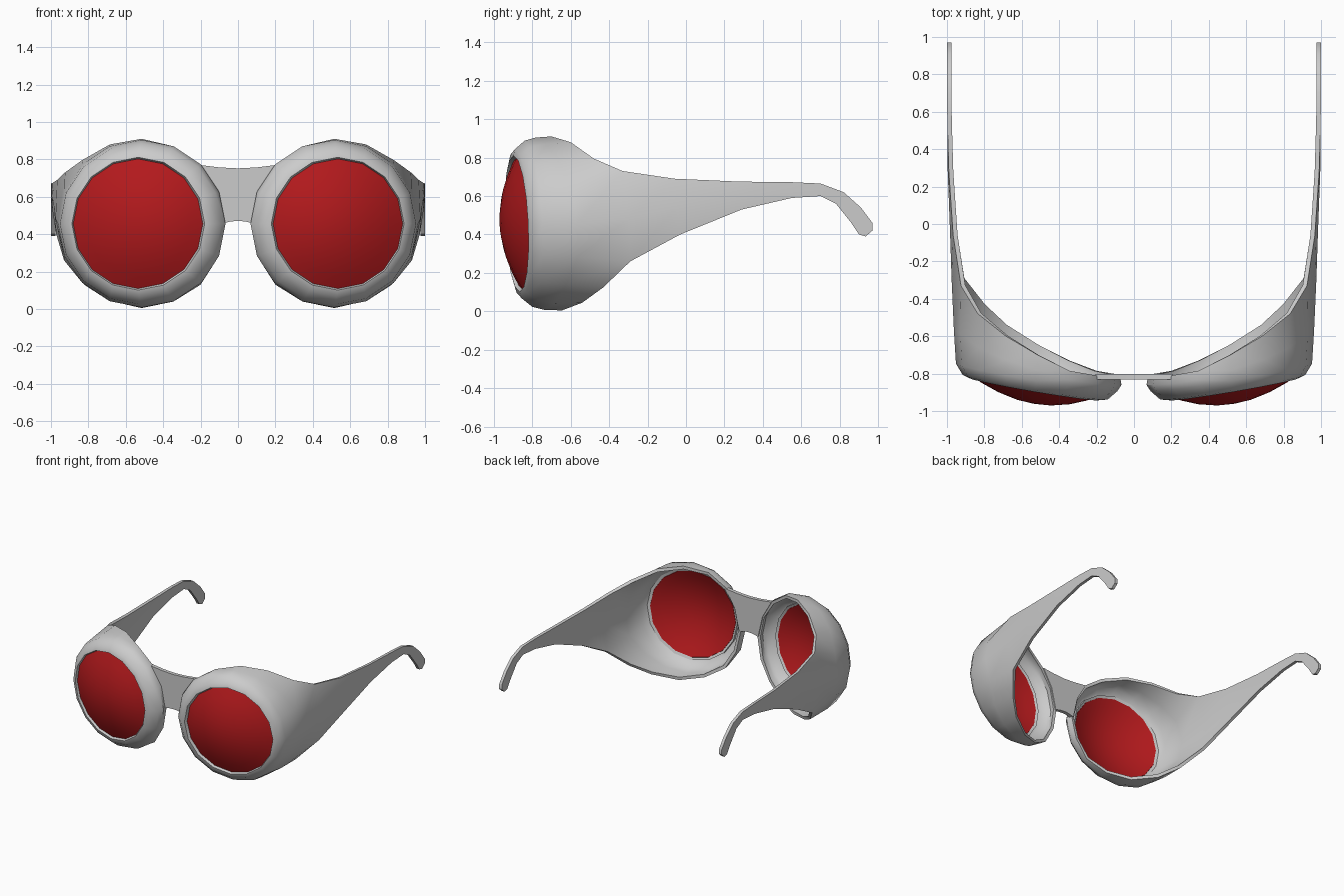
import bpy, math

if "Cube" in bpy.data.objects:
    bpy.data.objects.remove(bpy.data.objects["Cube"])

N = 16            # sides of each round eye cup


def plane_y(x, z):
    """Slight wrap-around and backward lean of each eye cup."""
    return 0.17 * (x - 0.53) - 0.045 * (z - 0.455)


def ring(cx, r, off):
    pts = []
    for i in range(N):
        a = 2 * math.pi * i / N
        x, z = cx + r * math.cos(a), 0.456 + r * math.sin(a)
        pts.append((x, off + plane_y(x, z), z))
    return pts


def make(name, verts, faces, thickness=0, mirror=True, color=None):
    me = bpy.data.meshes.new(name)
    me.from_pydata(verts, [], faces)
    me.update()
    ob = bpy.data.objects.new(name, me)
    bpy.context.collection.objects.link(ob)
    for o in bpy.context.selected_objects:
        o.select_set(False)
    bpy.context.view_layer.objects.active = ob
    ob.select_set(True)
    if thickness:
        m = ob.modifiers.new("thickness", 'SOLIDIFY')
        m.thickness = thickness
        m.offset = -1
        bpy.ops.object.modifier_apply(modifier=m.name)
    if mirror:
        m = ob.modifiers.new("mirror", 'MIRROR')
        m.use_mirror_merge = False
        bpy.ops.object.modifier_apply(modifier=m.name)
    bpy.ops.object.shade_smooth_by_angle(angle=math.radians(38))
    if color:
        mat = bpy.data.materials.new(name)
        mat.diffuse_color = color
        mat.use_nodes = True
        mat.node_tree.nodes["Principled BSDF"].inputs["Base Color"].default_value = mat.diffuse_color
        me.materials.append(mat)
    return ob


# Eye cups: rolled rim loops, then a swept rear edge (counter-clockwise from the temple)
rear = [
    (0.975, -0.30, 0.48), (0.925, -0.33, 0.73), (0.835, -0.48, 0.795), (0.685, -0.60, 0.88),
    (0.515, -0.70, 0.91), (0.345, -0.785, 0.87), (0.20, -0.81, 0.77), (0.11, -0.81, 0.63),
    (0.075, -0.81, 0.456), (0.11, -0.80, 0.28), (0.20, -0.785, 0.13), (0.345, -0.73, 0.04),
    (0.515, -0.645, 0.005), (0.69, -0.54, 0.045), (0.815, -0.43, 0.125), (0.93, -0.29, 0.26),
]
loops = [ring(0.535, 0.343, -0.855), ring(0.533, 0.355, -0.882),
         ring(0.528, 0.388, -0.872), ring(0.52, 0.432, -0.818)]
outer = ring(0.515, 0.448, 0)
loops.append([(o[0], d[1] + 0.4 * (e[1] - d[1]), o[2])
              for o, d, e in zip(outer, loops[-1], rear)])
loops.append(rear)
verts = [p for lp in loops for p in lp]
faces = []
for k in range(len(loops) - 1):
    for i in range(N):
        j = (i + 1) % N
        faces.append((k * N + i, (k + 1) * N + i, (k + 1) * N + j, k * N + j))

# Temple arms: top and bottom rails continuing from the cup's outer rear edge
top = [(0.967, -0.06, 0.69), (0.99, 0.28, 0.675), (0.998, 0.55, 0.672), (1, 0.70, 0.665),
       (1, 0.82, 0.62), (1, 0.91, 0.54), (1, 0.97, 0.46), (1, 0.97, 0.42)]
bottom = [(0.972, -0.03, 0.40), (0.992, 0.29, 0.53), (0.998, 0.55, 0.59), (1, 0.70, 0.60),
          (1, 0.78, 0.56), (1, 0.86, 0.46), (1, 0.90, 0.40), (1, 0.935, 0.39)]
bulge = [0.014, 0.005]
base = (len(loops) - 1) * N
prev = [base + N - 1, base, base + 1]
for s, (t, b) in enumerate(zip(top, bottom)):
    mid = [(p + q) / 2 for p, q in zip(t, b)]
    mid[0] += bulge[s] if s < len(bulge) else 0
    n = len(verts)
    verts += [b, tuple(mid), t]
    cur = [n, n + 1, n + 2]
    for c in range(2):
        faces.append((prev[c], cur[c], cur[c + 1], prev[c + 1]))
    prev = cur
make("frame_cups_and_temples", verts, faces, thickness=0.024)

# Nose bridge: thin curved plate between the cups
half = [(0.0, 0.752), (0.10, 0.757), (0.205, 0.77), (0.125, 0.63), (0.085, 0.456), (0.04, 0.468)]
outline = half + [(0.0, 0.471)] + [(-x, z) for x, z in reversed(half[1:])]
n = len(outline)
verts = [(x, -0.832, z) for x, z in outline] + [(x, -0.803, z) for x, z in outline]
faces = [tuple(reversed(range(n))), tuple(range(n, 2 * n))]
faces += [(i, (i + 1) % n, n + (i + 1) % n, n + i) for i in range(n)]
make("nose_bridge", verts, faces, mirror=False)

# Lenses: shallow red domes set into the rims
R = 0.349
verts, faces = [], []
radii = [1.0, 0.8, 0.55, 0.28]
for f in radii:
    verts += ring(0.535, R * f, -0.862 - 0.1 * (1 - f * f))
verts.append((0.535, -0.962 + plane_y(0.535, 0.456), 0.456))
for k in range(len(radii) - 1):
    for i in range(N):
        j = (i + 1) % N
        faces.append((k * N + i, k * N + j, (k + 1) * N + j, (k + 1) * N + i))
last = (len(radii) - 1) * N
faces += [(last + i, last + (i + 1) % N, len(verts) - 1) for i in range(N)]
make("lenses", verts, faces, thickness=0.012, color=(0.45, 0.01, 0.012, 1))
